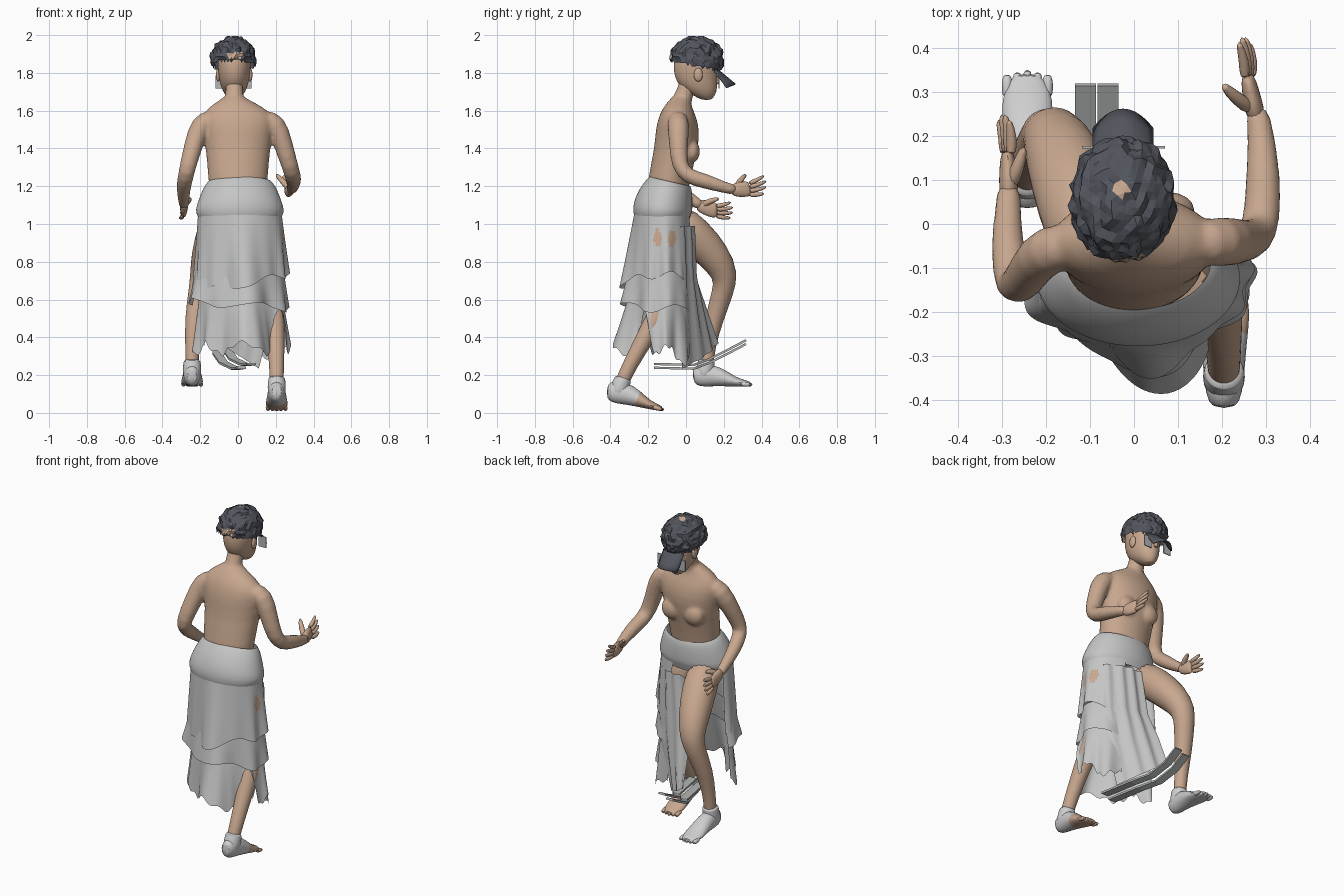
import bpy, bmesh, random
from math import sin, cos, pi, radians, exp
from mathutils import Vector, Matrix, noise

if "Cube" in bpy.data.objects:
    bpy.data.objects.remove(bpy.data.objects["Cube"])
random.seed(4)


def material(name, r, g, b):
    m = bpy.data.materials.new(name)
    m.use_nodes = True
    m.diffuse_color = (r, g, b, 1)
    m.node_tree.nodes["Principled BSDF"].inputs["Base Color"].default_value = (r, g, b, 1)
    return m


SKIN = material("skin", .58, .39, .275)
CLOTH = material("light grey cloth", .55, .56, .55)
SHOE = material("pale shoe", .62, .62, .62)
CAP = material("dark slate cap", .085, .092, .11)
GREY = material("mid grey", .45, .46, .46)


def finish(name, bm, mats, smooth=True, sub=0):
    bmesh.ops.recalc_face_normals(bm, faces=bm.faces)
    me = bpy.data.meshes.new(name)
    bm.to_mesh(me)
    bm.free()
    ob = bpy.data.objects.new(name, me)
    bpy.context.collection.objects.link(ob)
    for m in mats:
        me.materials.append(m)
    if sub:
        ob.modifiers.new("round", "SUBSURF").levels = sub
        ob.modifiers["round"].render_levels = sub
    if smooth:
        bpy.ops.object.select_all(action="DESELECT")
        ob.select_set(True)
        bpy.context.view_layer.objects.active = ob
        bpy.ops.object.shade_smooth_by_angle(angle=radians(50))
    return ob


def loft(rings, cap=True, closed=True):
    bm = bmesh.new()
    rows = [[bm.verts.new(p) for p in ring] for ring in rings]
    n = len(rows[0])
    for a, b in zip(rows, rows[1:]):
        for i in range(n if closed else n - 1):
            j = (i + 1) % n
            bm.faces.new((a[i], a[j], b[j], b[i]))
    if cap:
        bm.faces.new(rows[0])
        bm.faces.new(rows[-1])
    return bm


def limb(name, pts, mats, n=12, rule=None, turn=None):
    """Tube along (x, y, z, radius[, height radius]) points."""
    pos = [Vector(p[:3]) for p in pts]
    rings = []
    for i, p in enumerate(pts):
        t = (pos[min(i + 1, len(pos) - 1)] - pos[max(i - 1, 0)]).normalized()
        side = (Vector((1, 0, 0)) - t * t.x).normalized()
        up = t.cross(side)
        rings.append([pos[i] + side * p[3] * cos(k * 2 * pi / n) + up * p[-1] * sin(k * 2 * pi / n)
                      for k in range(n)])
    bm = loft(rings)
    if rule:
        for f in bm.faces:
            f.material_index = int(rule(f.calc_center_median()))
    if turn:
        bmesh.ops.transform(bm, matrix=turn, verts=bm.verts)
    return finish(name, bm, mats, sub=1)


def stack(name, levels, mat, n=24):
    """Body from horizontal ellipses (z, cx, cy, rx, ry)."""
    return finish(name, loft([[(cx + rx * cos(k * 2 * pi / n), cy + ry * sin(k * 2 * pi / n), z)
                               for k in range(n)] for z, cx, cy, rx, ry in levels]), [mat], sub=1)


def ball(name, centre, size, mat):
    bm = bmesh.new()
    bmesh.ops.create_uvsphere(bm, u_segments=14, v_segments=9, radius=1)
    bmesh.ops.transform(bm, matrix=Matrix.LocRotScale(Vector(centre), None, Vector(size)), verts=bm.verts)
    return finish(name, bm, [mat])


def blend(name, parts, mat, voxel):
    """Fuse overlapping parts into one smooth skin."""
    graph = bpy.context.evaluated_depsgraph_get()
    bm = bmesh.new()
    for ob in parts:
        bm.from_mesh(ob.evaluated_get(graph).to_mesh())
    for ob in parts:
        bpy.data.objects.remove(ob)
    body = finish(name, bm, [mat], smooth=False)
    mod = body.modifiers.new("fuse", "REMESH")
    mod.mode, mod.voxel_size, mod.use_smooth_shade = "VOXEL", voxel, True
    mod = body.modifiers.new("soften", "SMOOTH")
    mod.factor, mod.iterations = .5, 4


# torso, neck and arms fused into one body
upper = [
    stack("torso", [(1.1, 0, -.1, .155, .11), (1.25, 0, -.09, .157, .112), (1.4, 0, -.05, .172, .117),
                    (1.5, 0, -.045, .19, .117), (1.57, 0, -.045, .195, .1), (1.62, -.01, -.045, .145, .075),
                    (1.66, -.02, -.03, .07, .055), (1.68, -.02, -.025, .05, .045)], SKIN),
    limb("neck", [(-.015, -.05, 1.56, .075), (-.018, -.025, 1.65, .053), (-.02, .005, 1.72, .046),
                  (-.02, .02, 1.8, .05)], [SKIN]),
    limb("right_arm", [(.12, -.045, 1.57, .05), (.205, -.04, 1.535, .062), (.24, -.04, 1.42, .052),
                       (.277, -.035, 1.3, .046), (.292, .01, 1.25, .044), (.295, .11, 1.225, .042),
                       (.29, .21, 1.19, .03), (.277, .27, 1.18, .03)], [SKIN]),
    limb("left_arm", [(-.12, -.045, 1.57, .05), (-.2, -.055, 1.535, .06), (-.235, -.1, 1.42, .052),
                      (-.267, -.15, 1.3, .045), (-.277, -.13, 1.25, .044), (-.29, -.05, 1.19, .04),
                      (-.287, .04, 1.12, .03), (-.285, .09, 1.092, .03)], [SKIN])]
upper += [ball("breast", (s * .078, .032, 1.385), (.062, .042, .062), SKIN) for s in (-1, 1)]
blend("upper_body", upper, SKIN, .01)

# head with ears and nose
stack("head", [(1.655, -.02, .11, .022, .025), (1.682, -.02, .095, .048, .06), (1.72, -.02, .068, .07, .1),
               (1.78, -.02, .05, .083, .113), (1.85, -.02, .05, .09, .12), (1.92, -.02, .05, .08, .1),
               (1.95, -.02, .05, .04, .05)], SKIN)
for s in (-1, 1):
    ball("left_ear" if s < 0 else "right_ear", (-.02 + s * .085, .065, 1.79), (.012, .024, .036), SKIN)
limb("nose", [(-.02, .155, 1.79, .008), (-.02, .168, 1.76, .012), (-.02, .168, 1.738, .013)], [SKIN], n=8)

# faceted cap with a crown hole and a back opening
bm = bmesh.new()
bmesh.ops.create_icosphere(bm, subdivisions=4, radius=1)
for v in bm.verts:
    d = v.co.copy()
    grow = 1 + .12 * noise.noise(d * 4) + random.uniform(-.03, .03)
    v.co = Vector((-.026 + d.x * .12 * grow, .055 + d.y * .143 * grow, 1.87 + d.z * .124 * grow))
low = [f for f in bm.faces if f.calc_center_median().z < 1.848 - .2 * f.calc_center_median().y]
bmesh.ops.delete(bm, geom=low, context="FACES")
for f in bm.faces:
    c = f.calc_center_median()
    crown = (c.x + .03) ** 2 + (c.y - .08) ** 2 < .00028 and c.z > 1.9
    gap = c.y < -.03 and abs(c.x + .02) < .042 and 1.88 < c.z < 1.908
    f.material_index = int(crown or gap)
finish("cap", bm, [CAP, SKIN], smooth=False)

# curved brim with hanging side plates
brim = []
for r in range(5):
    u = r / 4
    brim.append([(-.025 + s * .07, .155 + u * (.108 - .045 * s * s), 1.832 - .09 * u - .02 * s * s)
                 for s in [k / 5 - 1 for k in range(11)]])
ob = finish("cap_brim", loft(brim, False, False), [CAP])
ob.modifiers.new("thickness", "SOLIDIFY").thickness = .008
for s in (-1, 1):
    x = -.024 + s * .07
    finish("left_side_plate" if s < 0 else "right_side_plate",
           loft([[(x - .025, .172, z), (x + .025, .172, z), (x + .025, .178, z), (x - .025, .178, z)]
                 for z in (1.718, 1.785)]), [GREY], smooth=False)


def hand(side, wrist, knuckle, tip, spread, thumb):
    w, k, t, sp = Vector(wrist), Vector(knuckle), Vector(tip), Vector(spread)
    limb(side + "_palm", [(*w, .024, .03), (*w.lerp(k, .5), .022, .043), (*k, .018, .042),
                          (*k.lerp(t, .1), .01, .035)], [SKIN])
    for i in range(4):
        o = i / 1.5 - 1
        base, end = k + sp * o * .6, t + sp * o - (t - k) * .18 * abs(o)
        limb(f"{side}_finger_{i + 1}", [(*base, .014), (*(base.lerp(end, .5) + Vector((.006, 0, -.006))), .013),
                                        (*end, .008)], [SKIN], n=8)
    th = Vector(thumb)
    limb(side + "_thumb", [(*w.lerp(k, .25), .02), (*w.lerp(th, .6), .017), (*th, .01)], [SKIN], n=8)


hand("right", (.28, .235, 1.18), (.26, .33, 1.185), (.248, .435, 1.215), (.012, 0, -.048), (.2, .32, 1.265))
hand("left", (-.285, .055, 1.105), (-.288, .155, 1.07), (-.3, .258, 1.075), (-.012, 0, -.042), (-.25, .178, 1.135))

# legs
limb("left_leg", [(-.09, -.07, 1.04, .1), (-.122, .045, .945, .1), (-.16, .15, .83, .092),
                  (-.186, .215, .725, .069), (-.205, .195, .64, .058), (-.233, .15, .5, .05),
                  (-.243, .12, .36, .037), (-.243, .11, .25, .036), (-.243, .1, .17, .034)], [SKIN], n=16)
limb("right_leg", [(.09, -.12, 1.04, .09), (.11, -.11, .92, .085), (.14, -.1, .78, .07),
                   (.175, -.09, .63, .06), (.195, -.17, .48, .056), (.203, -.26, .32, .043),
                   (.205, -.33, .19, .038), (.205, -.36, .1, .034)], [SKIN], n=16)


def foot(side, x, y, z, pitch, mats):
    turn = Matrix.Translation((x, y, z)) @ Matrix.Rotation(pitch, 4, "X")
    limb(side + "_foot", [(0, 0, .055, .028, .035), (0, .03, .06, .044, .062), (0, .1, .062, .05, .062),
                          (0, .17, .044, .056, .044), (0, .225, .026, .062, .026), (0, .27, .019, .056, .019),
                          (0, .31, .014, .03, .012)], mats, rule=lambda c: c.y > .18, turn=turn)
    limb(side + "_ankle_cuff", [(0, .06, .03, .05), (0, .066, .09, .05), (0, .075, .14, .049),
                                (0, .075, .145, .03)], [mats[0]], turn=turn)
    for i in range(5):
        limb(f"{side}_toe_{i + 1}", [(i * .023 - .046, .25, .015, .014), (i * .023 - .046, .29, .014, .014),
                                     (i * .023 - .046, .318 - .006 * abs(i - 2), .01, .009)],
             [mats[1]], n=8, turn=turn)


foot("left", -.243, .035, .138, 0, [SHOE, SHOE])
foot("right", .205, -.43, .06, radians(-10), [SHOE, SKIN])


# skirt: gathered tiers drawn into a tail behind, open over the raised thigh
def tier(name, top, bottom, z_top, hem, start, end, folds, depth, tail, patch=None):
    rows, cols, rings = 14, 120, []
    for r in range(rows + 1):
        u, ring = r / rows, []
        cx, cy, rx, ry = [a + (b - a) * u for a, b in zip(top, bottom)]
        for c in range(cols + 1):
            t = radians(start + (end - start) * c / cols)
            w = 1 + depth * u * (sin(folds * t) + .6 * sin(folds * .62 * t + 1))
            w += (tail[0] + (tail[1] - tail[0]) * u) * exp(-((t - radians(277)) / .3) ** 2)
            ring.append((cx + rx * w * cos(t), cy + ry * w * sin(t), z_top + (hem(t) - z_top) * u))
        rings.append(ring)
    bm = loft(rings, False, False)
    if patch:
        for f in bm.faces:
            f.material_index = int(patch(f.calc_center_median()))
    finish(name, bm, [CLOTH, SKIN])


def last_hem(t):
    slit = .2 * max(0, 1 - abs(t - radians(325)) / .35)
    return .34 - .08 * max(0, sin(t)) + .03 * sin(7 * t) + .012 * sin(23 * t) + slit


def worn(c):
    return c.x > .1 and any(((c.y - y) / .022) ** 2 + ((c.z - .925) / .045) ** 2 < 1 for y in (-.15, -.075))


yoke = []
for z, cy, rx, ry in ((1.25, -.085, .165, .108), (1.235, -.09, .182, .12), (1.19, -.105, .205, .14),
                      (1.12, -.122, .23, .156), (1.06, -.126, .236, .156), (1.02, -.125, .212, .142)):
    yoke.append([(.01 + rx * cos(k * pi / 24), cy + ry * sin(k * pi / 24),
                  z - .025 * (1 + sin(k * pi / 24)) * (z > 1.08)) for k in range(48)])
finish("skirt_yoke", loft(yoke, False), [CLOTH], sub=1)
tier("skirt_upper_tier", (.01, -.125, .222, .15), (.015, -.125, .25, .162), 1.05,
     lambda t: .68 + .05 * cos(t) + .02 * sin(5 * t), 160, 432, 11, .035, (0, .38), worn)
tier("skirt_middle_tier", (.01, -.125, .232, .15), (.005, -.125, .265, .165), .76,
     lambda t: .57 - .02 * cos(t) + .02 * sin(4 * t), 160, 430, 9, .035, (.2, .38))
tier("skirt_lower_tier", (.015, -.125, .22, .15), (.02, -.125, .25, .165), .62, last_hem, 175, 428, 10, .05, (.2, .66))

# draped front panel from the right hip toward the raised leg
panel = []
for a, b in (((.2, -.03, .99), (-.02, .035, .99)), ((.2, -.02, .72), (-.06, .045, .72)),
             ((.18, -.02, .5), (-.09, .1, .56)), ((.11, -.02, .235), (-.1, .165, .37))):
    a, b = Vector(a), Vector(b)
    panel.append([a.lerp(b, k / 16) + Vector((0, .03 * sin(k * pi / 16) + .008 * sin(k * 1.3), 0))
                  for k in range(17)])
finish("skirt_front_panel", loft(panel, False, False), [CLOTH])

# trailing fabric strips
for i in range(2):
    x = -.135 + i * .052
    band = [[(x + dx + max(0, .13 - .8 * max(0, y)), y, z + .02 * i) for dx in (0, .048)]
            for y, z in ((-.17, .245), (.04, .24), (.12, .27), (.22, .32), (.315, .37))]
    ob = finish(f"trailing_strip_{i + 1}", loft(band, False, False), [GREY], smooth=False)
    ob.modifiers.new("thickness", "SOLIDIFY").thickness = .012
